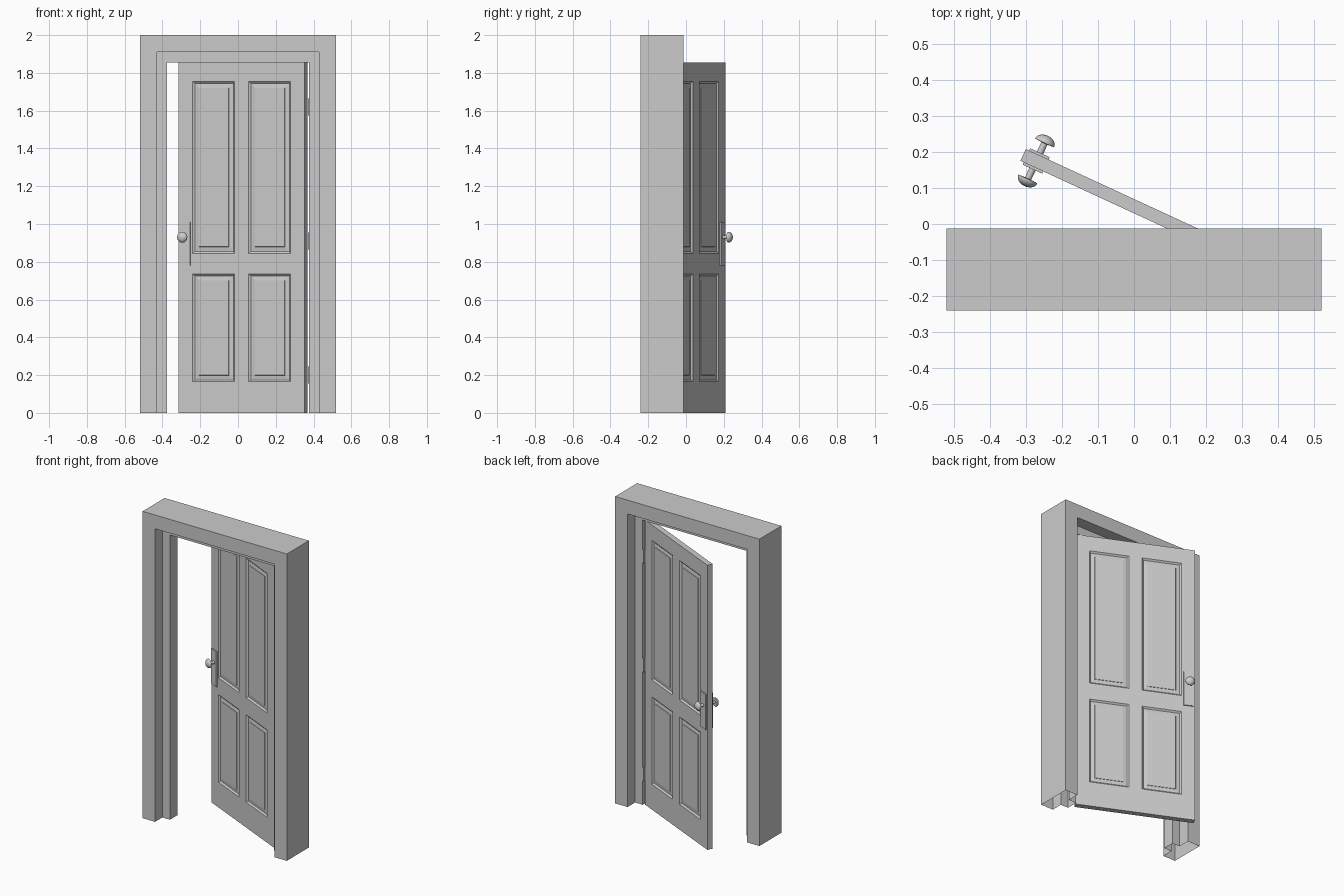
import bpy, bmesh, math
from mathutils import Matrix, Vector

if "Cube" in bpy.data.objects:
    bpy.data.objects.remove(bpy.data.objects["Cube"])

ANGLE = math.radians(-24.8)
HINGE = Matrix.Translation((0.352, -0.133, 0)) @ Matrix.Rotation(ANGLE, 4, 'Z')
W, T, H = 0.735, 0.036, 1.855      # door width, thickness, height


def finish(bm, name, matrix=None, smooth=False):
    bmesh.ops.recalc_face_normals(bm, faces=bm.faces)
    me = bpy.data.meshes.new(name)
    bm.to_mesh(me)
    bm.free()
    ob = bpy.data.objects.new(name, me)
    bpy.context.collection.objects.link(ob)
    if matrix:
        ob.matrix_world = matrix
    if smooth:
        bpy.ops.object.select_all(action='DESELECT')
        ob.select_set(True)
        bpy.context.view_layer.objects.active = ob
        bpy.ops.object.shade_smooth_by_angle(angle=math.radians(35))
    return ob


def add_box(bm, lo, hi):
    lo, hi = Vector(lo), Vector(hi)
    m = Matrix.Translation((lo + hi) / 2) @ Matrix.Diagonal((*(hi - lo), 1))
    bmesh.ops.create_cube(bm, size=1, matrix=m)


# Frame: T-shaped section (inset, y) swept round the opening, open at the floor
section = [(0, -0.24), (0.09, -0.24), (0.09, -0.165), (0.145, -0.165),
           (0.145, -0.09), (0.09, -0.09), (0.09, -0.013), (0, -0.013)]
bm = bmesh.new()
rings = []
for side, top in ((-1, 0), (-1, 1), (1, 1), (1, 0)):
    rings.append([bm.verts.new((side * (0.52 - t), y, top * (2 - t)))
                  for t, y in section])
n = len(section)
for a, b in zip(rings, rings[1:]):
    for i in range(n):
        j = (i + 1) % n
        bm.faces.new((a[i], a[j], b[j], b[i]))
finish(bm, "door_frame")

# Door leaf: slab cut into stiles and rails, panels inset on both sides
cols = [(-0.654, -0.411), (-0.327, -0.083)]
cols = [(-W + 0.083, -W + 0.326), (-0.326, -0.083)]
rows = [(0.165, 0.735), (0.845, 1.755)]
bm = bmesh.new()
add_box(bm, (-W, 0, 0), (0, T, H))
cuts = [((x, 0, 0), (1, 0, 0)) for c in cols for x in c]
cuts += [((0, 0, z), (0, 0, 1)) for r in rows for z in r]
for co, no in cuts:
    bmesh.ops.bisect_plane(bm, geom=bm.verts[:] + bm.edges[:] + bm.faces[:],
                           plane_co=co, plane_no=no)
bm.normal_update()
panels = []
for f in bm.faces:
    c = f.calc_center_median()
    if abs(f.normal.y) > 0.9 and any(a < c.x < b for a, b in cols) \
            and any(a < c.z < b for a, b in rows):
        panels.append(f)
for thick, depth in ((0.010, -0.009), (0.004, 0), (0.020, 0.003), (0.001, 0.002)):
    bmesh.ops.inset_individual(bm, faces=panels, thickness=thick, depth=depth,
                               use_even_offset=True)
finish(bm, "door_leaf", HINGE)

# Lock plates and mushroom knobs on both faces
profile = [(0.010, 0), (0.009, 0.036), (0.029, 0.037)]
profile += [(0.029 * math.cos(a), 0.038 + 0.021 * math.sin(a))
            for a in (math.radians(d) for d in range(10, 91, 16))]
profile.append((0, 0.059))
for name, face_y, s in (("front", 0, -1), ("back", T, 1)):
    bm = bmesh.new()
    y0, y1 = sorted((face_y, face_y + s * 0.007))
    add_box(bm, (-W + 0.010, y0, 0.78), (-W + 0.070, y1, 1.01))
    finish(bm, name + "_lock_plate", HINGE)

    bm = bmesh.new()
    vs = [bm.verts.new((-W + 0.04 + r, face_y + s * d, 0.93)) for r, d in profile]
    es = [bm.edges.new(p) for p in zip(vs, vs[1:])]
    bmesh.ops.spin(bm, geom=vs + es, cent=(-W + 0.04, 0, 0.93), axis=(0, 1, 0),
                   angle=math.tau, steps=24)
    bmesh.ops.remove_doubles(bm, verts=bm.verts, dist=1e-5)
    finish(bm, name + "_knob", HINGE, smooth=True)

# Three slim hinge plates between door edge and jamb
for i, z in enumerate((0.20, 0.91, 1.62)):
    bm = bmesh.new()
    add_box(bm, (0.370, -0.128, z - 0.045), (0.376, -0.089, z + 0.045))
    finish(bm, f"hinge_{i + 1}")
